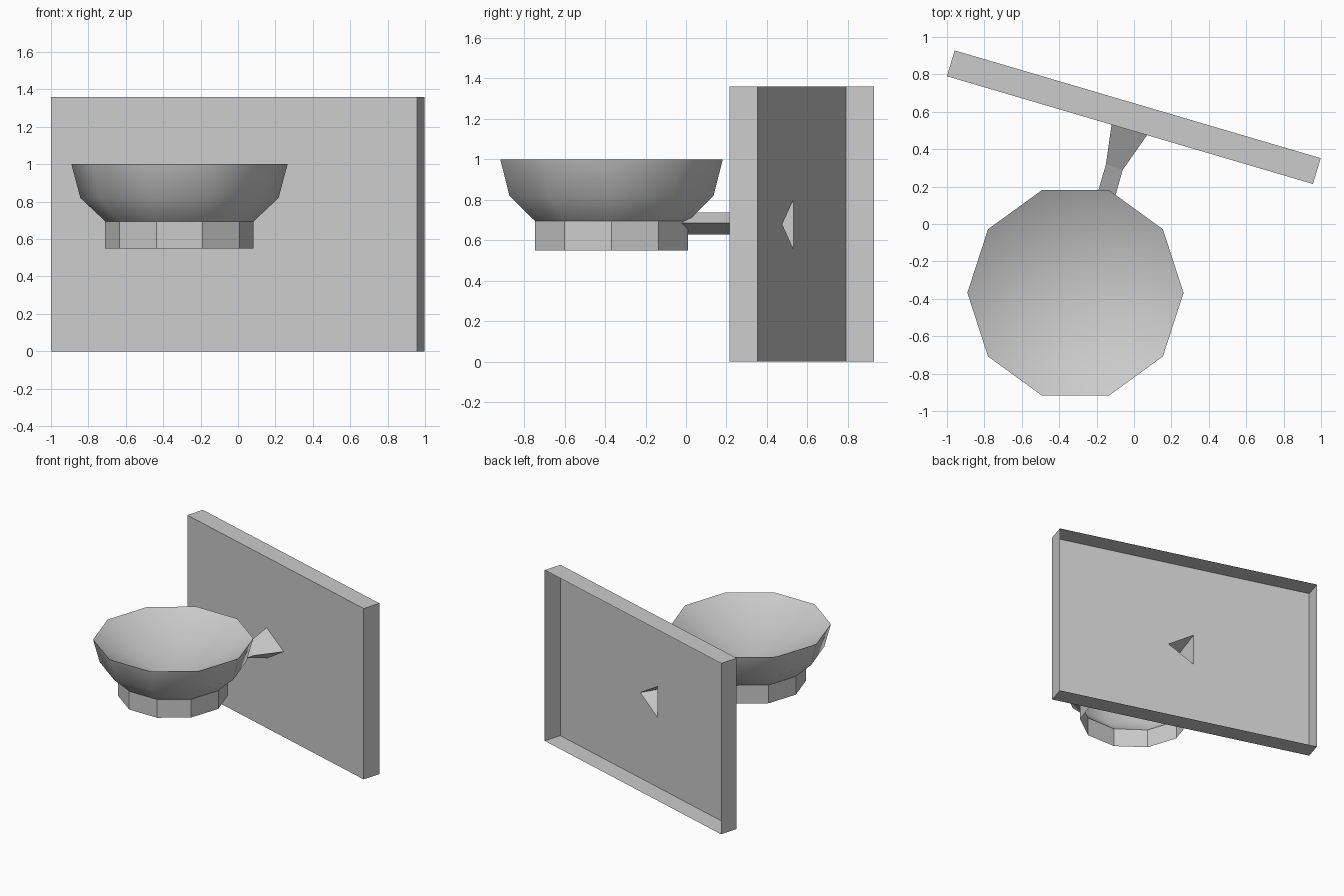
import bpy, bmesh, math
from mathutils import Vector

cube = bpy.data.objects.get("Cube")
if cube:
    bpy.data.objects.remove(cube, do_unlink=True)

grey = bpy.data.materials.new("plain grey")
grey.use_nodes = True
colour = (0.6, 0.6, 0.6, 1)
grey.diffuse_color = colour
grey.node_tree.nodes["Principled BSDF"].inputs["Base Color"].default_value = colour


def finish(bm, name, smooth=False):
    mesh = bpy.data.meshes.new(name)
    bm.to_mesh(mesh)
    bm.free()
    mesh.materials.append(grey)
    ob = bpy.data.objects.new(name, mesh)
    bpy.context.collection.objects.link(ob)
    if smooth:
        bpy.ops.object.select_all(action='DESELECT')
        ob.select_set(True)
        bpy.context.view_layer.objects.active = ob
        bpy.ops.object.shade_smooth_by_angle(angle=math.radians(35))
    return ob


def bridge(bm, low, high):
    """Join two counter-clockwise rings with quads."""
    n = len(low)
    for i in range(n):
        j = (i + 1) % n
        bm.faces.new((low[i], low[j], high[j], high[i]))


# Bowl: ten-sided hollow foot, flared shell and conical basin
SIDES = 10
centre = Vector((-0.313, -0.368, 0))
profile = [(0.397, 0.55), (0.397, 0.695), (0.53, 0.82), (0.578, 1.0)]
bm = bmesh.new()
rings = []
for radius, z in profile:
    rings.append([bm.verts.new(centre + Vector((
        radius * math.cos(math.tau * i / SIDES),
        radius * math.sin(math.tau * i / SIDES), z))) for i in range(SIDES)])
for low, high in zip(rings, rings[1:]):
    bridge(bm, low, high)
apex = bm.verts.new(centre + Vector((0, 0, 0.70)))
for i in range(SIDES):
    bm.faces.new((rings[-1][i], rings[-1][(i + 1) % SIDES], apex))
finish(bm, "bowl", smooth=True)

# Wall panel: thin-walled tray, open at the back, turned about the vertical
HEIGHT = 1.36
left = Vector((-1.0, 0.79, 0))
right = Vector((0.957, 0.214, 0))
depth = Vector((0.041, 0.138, 0))
up = Vector((0, 0, HEIGHT))


def on_panel(x, z):
    t = (x - left.x) / (right.x - left.x)
    return left.lerp(right, t) + Vector((0, 0, z))


# Arm sections: upper and lower corners on one side, a point on the other
base = [on_panel(-0.12, 0.80), on_panel(-0.12, 0.555), on_panel(0.07, 0.68)]
middle = [Vector((-0.15, 0.32, 0.737)), Vector((-0.15, 0.32, 0.628)),
          Vector((-0.06, 0.29, 0.685))]
tip = [Vector((-0.245, -0.01, 0.737)), Vector((-0.245, -0.01, 0.628)),
       Vector((-0.155, -0.045, 0.685))]

bm = bmesh.new()
front = [bm.verts.new(p) for p in (left, right, right + up, left + up)]
back = [bm.verts.new(v.co + depth) for v in front]
hole = [bm.verts.new(p) for p in base]
edges = [bm.edges.new((loop[i], loop[(i + 1) % len(loop)]))
         for loop in (front, hole) for i in range(len(loop))]
bmesh.ops.triangle_fill(bm, edges=edges, use_beauty=True,
                        normal=depth.cross(up).cross(up))
for f in bm.faces:
    f.normal_update()
    if f.normal.dot(depth) > 0:
        f.normal_flip()
bridge(bm, back, front)
finish(bm, "wall_panel")

# Arm: hollow three-sided bracket opening through the panel
bm = bmesh.new()
rings = [[bm.verts.new(p) for p in section] for section in (base, middle, tip)]
for low, high in zip(rings, rings[1:]):
    bridge(bm, low, high)
finish(bm, "support_arm")
